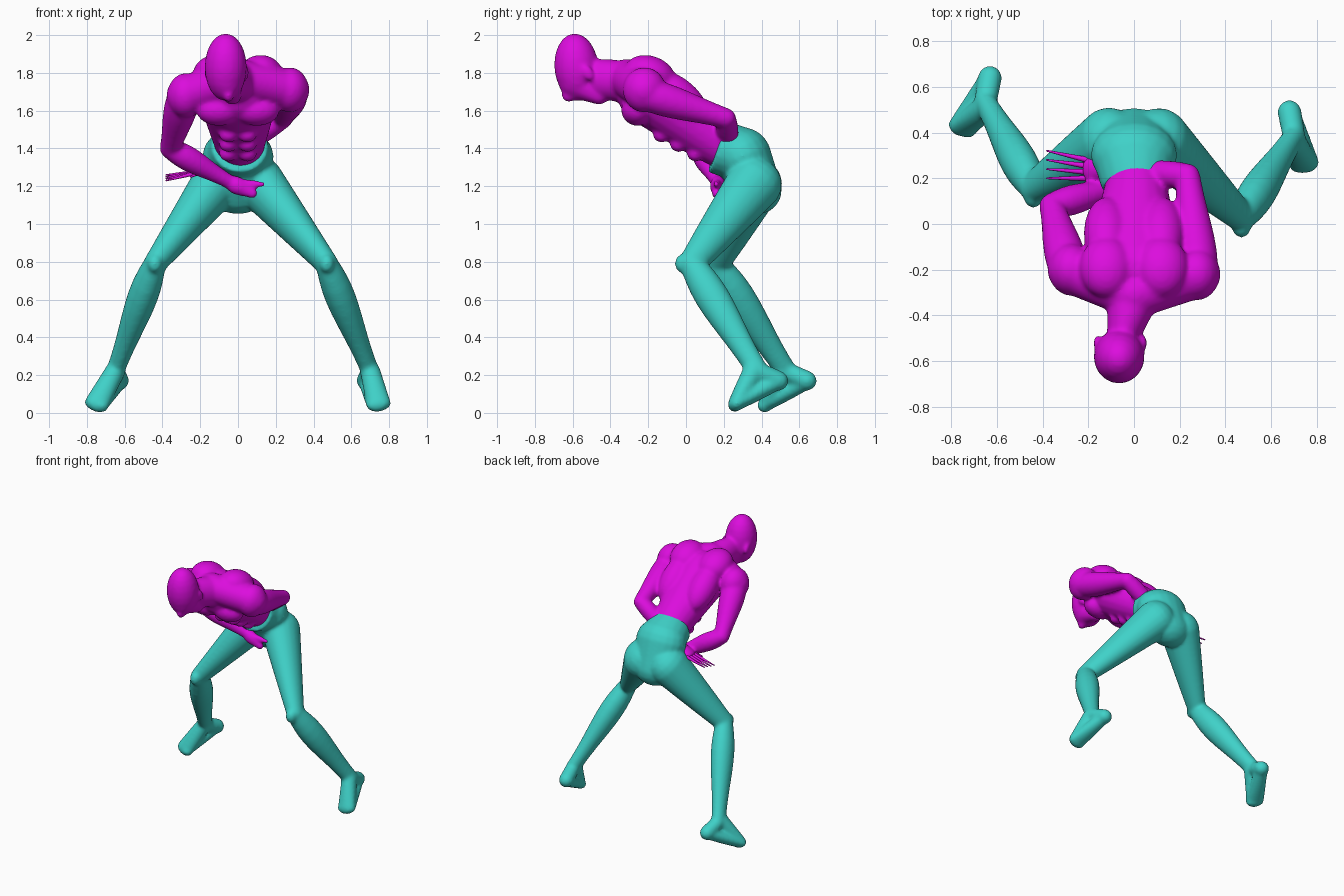
import bpy, bmesh, math
from mathutils import Vector, Matrix

cube = bpy.data.objects.get("Cube")
if cube:
    bpy.data.objects.remove(cube, do_unlink=True)


def material(name, rgb):
    mat = bpy.data.materials.new(name)
    mat.use_nodes = True
    color = (*rgb, 1)
    mat.diffuse_color = color
    mat.node_tree.nodes["Principled BSDF"].inputs["Base Color"].default_value = color
    return mat


def mix(first, second, t):
    return first + (second - first) * t


def limb(bm, start, end, radii, depths=(1, 1), swell=0, flat_start=False, sides=20, steps=10):
    """Tapered oval limb with a muscle swell near its start and rounded ends."""
    start, end = Vector(start), Vector(end)
    axis = (end - start).normalized()
    reference = Vector((0, 1, 0)) if abs(axis.x) > 0.65 else Vector((1, 0, 0))
    across = (reference - axis * reference.dot(axis)).normalized()
    front = axis.cross(across)

    # Each station is a centre, a half width and a half depth
    stations = []
    for i in range(steps + 1):
        t = i / steps
        width = mix(*radii, t) + swell * math.sin(math.pi * t ** 0.6) ** 2
        stations.append((mix(start, end, t), width, width * mix(*depths, t)))

    def rounded(station, direction):
        center, width, depth = station
        angles = [math.radians(step * 20) for step in (1, 2, 3, 4)]
        return [(center + direction * min(width, depth) * math.sin(angle),
                 width * math.cos(angle), depth * math.cos(angle)) for angle in angles]

    head = [] if flat_start else rounded(stations[0], -axis)[::-1]
    stations = head + stations + rounded(stations[-1], axis)

    rings = []
    for center, width, depth in stations:
        ring = []
        for k in range(sides):
            angle = math.tau * k / sides
            offset = across * width * math.cos(angle) + front * depth * math.sin(angle)
            ring.append(bm.verts.new(center + offset))
        rings.append(ring)
    for lower, upper in zip(rings, rings[1:]):
        for k in range(sides):
            j = (k + 1) % sides
            bm.faces.new((lower[k], lower[j], upper[j], upper[k]))
    bm.faces.new(rings[0][::-1])
    bm.faces.new(rings[-1])


def blob(bm, center, radii, tilt=0):
    """Ellipsoid muscle mass, tilted about the x axis."""
    matrix = (Matrix.Translation(center) @ Matrix.Rotation(math.radians(tilt), 4, "X")
              @ Matrix.Diagonal((*radii, 1)))
    bmesh.ops.create_uvsphere(bm, u_segments=20, v_segments=12, radius=1, matrix=matrix)


def finish(bm, name, mat, merge=True):
    """Turn the parts into one smooth skin."""
    bmesh.ops.recalc_face_normals(bm, faces=bm.faces[:])
    for face in bm.faces:
        face.smooth = True
    mesh = bpy.data.meshes.new(name)
    bm.to_mesh(mesh)
    bm.free()
    mesh.materials.append(mat)
    body = bpy.data.objects.new(name, mesh)
    bpy.context.collection.objects.link(body)
    if merge:
        skin = body.modifiers.new("skin", "REMESH")
        skin.mode = "VOXEL"
        skin.voxel_size = 0.01
        skin.use_smooth_shade = True
        soften = body.modifiers.new("soften", "SMOOTH")
        soften.factor = 0.5
        soften.iterations = 14


magenta = material("magenta", (0.72, 0.004, 0.73))
teal = material("teal", (0.05, 0.64, 0.58))

# Pelvis, with a flat cut at the waist
lower = bmesh.new()
limb(lower, (0.01, 0.16, 1.41), (0, 0.29, 1.37), (0.15, 0.18), (0.95, 0.8), flat_start=True)
limb(lower, (0, 0.3, 1.36), (0, 0.38, 1.18), (0.19, 0.16), (0.8, 0.8))

# Legs, each from its own knee, ankle and toe, sharing one build
for side, knee, ankle, toe in (
    (1, Vector((0.47, 0.03, 0.79)), Vector((0.7, 0.38, 0.22)), Vector((0.745, 0.26, 0.045))),
    (-1, Vector((-0.44, 0.16, 0.79)), Vector((-0.65, 0.53, 0.22)), Vector((-0.75, 0.42, 0.045))),
):
    hip = Vector((side * 0.11, 0.365, 1.22))
    heel = ankle + Vector((side * -0.02, 0.11, -0.05))
    instep = ankle + Vector((0, -0.02, 0))
    limb(lower, hip, knee, (0.135, 0.06), (1.1, 1.2))
    limb(lower, knee, ankle, (0.06, 0.048), (1.1, 1.2), swell=0.024)
    limb(lower, ankle, heel, (0.05, 0.053))
    limb(lower, heel, toe, (0.045, 0.068), (1, 0.55))
    limb(lower, instep, toe, (0.054, 0.066), (1.1, 0.6))
    blob(lower, knee - Vector((0, 0.05, 0)), (0.04, 0.04, 0.05))
finish(lower, "lower_body", teal)

# Torso and neck
upper = bmesh.new()
limb(upper, (0.01, 0.2, 1.41), (0, -0.2, 1.69), (0.13, 0.22), (0.95, 0.75))
limb(upper, (0, -0.3, 1.75), (-0.06, -0.54, 1.78), (0.12, 0.06), (0.9, 1.5))

# Muscles of the chest, shoulders, back and belly
for side, shoulder in ((1, (0.275, -0.22, 1.71)), (-1, (-0.275, -0.2, 1.68))):
    limb(upper, (0, -0.31, 1.77), shoulder, (0.105, 0.105))
    blob(upper, shoulder, (0.1, 0.115, 0.12))
    blob(upper, (side * 0.1, -0.26, 1.6), (0.12, 0.085, 0.08), -30)
    blob(upper, (side * 0.12, -0.19, 1.79), (0.12, 0.14, 0.1), -20)
    blob(upper, (side * 0.12, -0.04, 1.67), (0.1, 0.19, 0.1), -40)
    for row in range(3):
        blob(upper, (side * 0.05, row * 0.09 - 0.13, 1.47 - row * 0.05), (0.05, 0.045, 0.04))

# Head with jaw, nose and ears
blob(upper, (-0.065, -0.58, 1.83), (0.112, 0.118, 0.18), 5)
limb(upper, (-0.06, -0.59, 1.75), (-0.03, -0.46, 1.68), (0.085, 0.05))
blob(upper, (-0.05, -0.62, 1.68), (0.03, 0.04, 0.035))
for side in (-1, 1):
    blob(upper, (side * 0.1 - 0.06, -0.52, 1.8), (0.018, 0.03, 0.045), 30)

# Left arm, bent behind the back
elbow, wrist, palm = (0.235, 0.21, 1.56), (-0.1, 0.24, 1.33), (-0.2, 0.24, 1.28)
limb(upper, (0.285, -0.22, 1.69), elbow, (0.085, 0.055), swell=0.012)
limb(upper, elbow, wrist, (0.055, 0.038), swell=0.01)
limb(upper, wrist, palm, (0.042, 0.055), (1, 0.5))

# Right arm, folded across the front
elbow, wrist, palm = (-0.36, 0.08, 1.4), (-0.04, 0.17, 1.22), (0.08, 0.16, 1.16)
limb(upper, (-0.285, -0.2, 1.68), elbow, (0.085, 0.055), swell=0.012)
limb(upper, elbow, wrist, (0.055, 0.038), swell=0.017)
limb(upper, wrist, palm, (0.034, 0.024), (1.2, 1.2), swell=0.01)
limb(upper, wrist, (0.13, 0.16, 1.21), (0.03, 0.016))
finish(upper, "upper_body", magenta)

# Spread fingers and thumb of the left hand
fingers = bmesh.new()
for i in range(4):
    limb(fingers, (-0.18, 0.2 + i * 0.025, 1.28), (-0.38, 0.2 + i * 0.04, 1.23 + i * 0.01),
         (0.014, 0.004), sides=10)
limb(fingers, (-0.13, 0.21, 1.3), (-0.25, 0.16, 1.25), (0.016, 0.005), sides=10)
finish(fingers, "left_fingers", magenta, merge=False)
